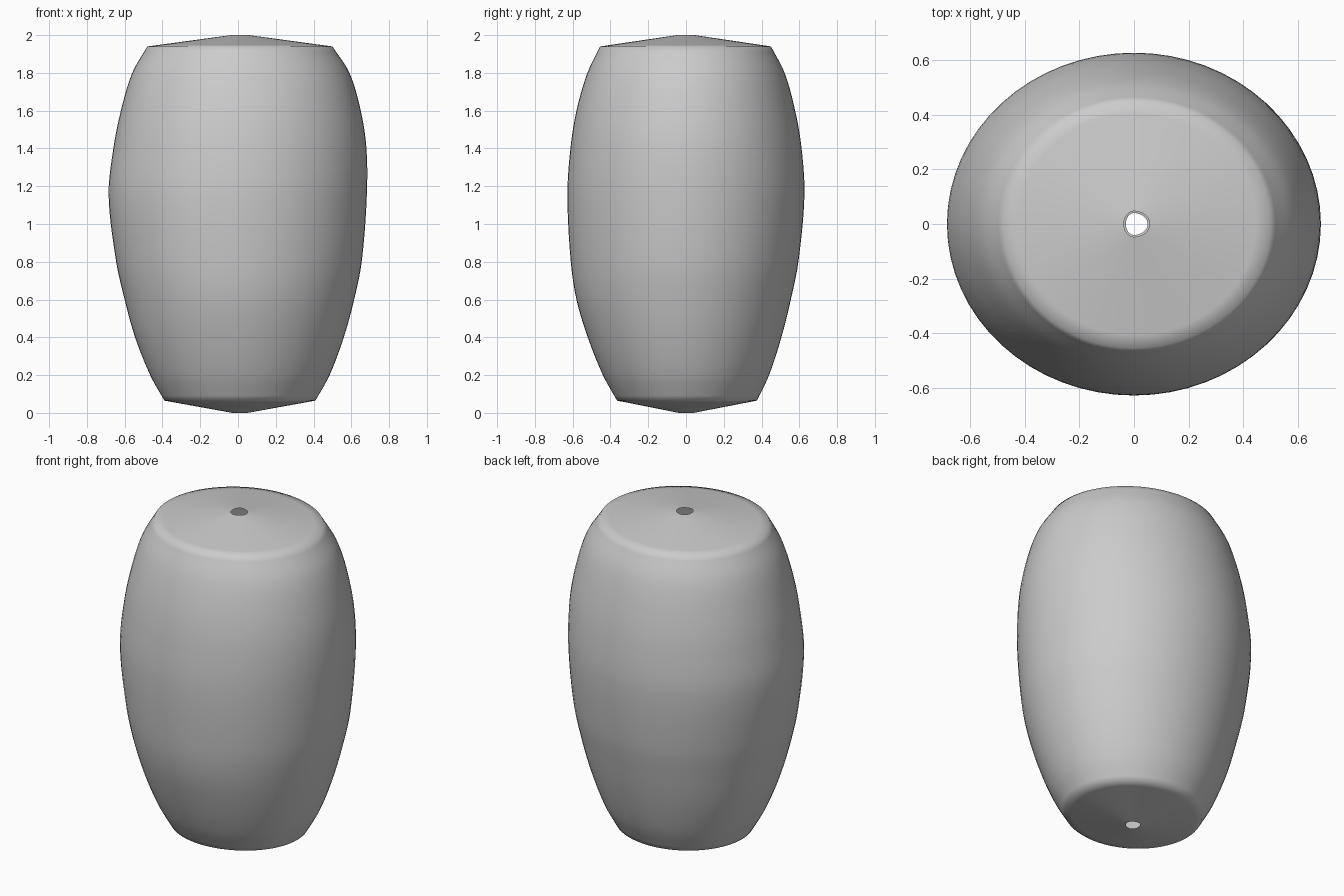
import bpy
import bmesh
from math import cos, sin, tau

cube = bpy.data.objects.get("Cube")
if cube:
    bpy.data.objects.remove(cube, do_unlink=True)

SIDES = 64
STEPS = 5

# Body sections: height, then reach to -x, +x, -y, +y
SECTIONS = [
    (0.065, 0.39, 0.41, 0.365, 0.375),
    (0.2, 0.465, 0.485, 0.44, 0.44),
    (0.4, 0.545, 0.56, 0.52, 0.505),
    (0.6, 0.60, 0.615, 0.58, 0.555),
    (0.8, 0.645, 0.655, 0.61, 0.595),
    (1.15, 0.685, 0.682, 0.628, 0.627),
    (1.4, 0.66, 0.68, 0.612, 0.612),
    (1.6, 0.62, 0.65, 0.58, 0.578),
    (1.8, 0.56, 0.59, 0.522, 0.522),
    (1.94, 0.48, 0.50, 0.455, 0.45),
]
# Small open holes at the two tips
BOTTOM_HOLE = (0.0, 0.03, 0.05, 0.04, 0.04)
TOP_HOLE = (2.0, 0.037, 0.057, 0.047, 0.047)


def mix(a, b, t):
    return tuple(p + (q - p) * t for p, q in zip(a, b))


def smooth_sections(rows):
    """Refine the sections with a smooth curve through them."""
    rows = [mix(rows[1], rows[0], 2)] + rows + [mix(rows[-2], rows[-1], 2)]
    result = []
    for a, b, c, d in zip(rows, rows[1:], rows[2:], rows[3:]):
        for i in range(STEPS):
            t = i / STEPS
            section = [b[0] + (c[0] - b[0]) * t]
            for k in range(1, len(b)):
                m = (c[k] - a[k]) / (c[0] - a[0]) * (c[0] - b[0])
                n = (d[k] - b[k]) / (d[0] - b[0]) * (c[0] - b[0])
                section.append(b[k] * (1 + 2 * t) * (1 - t) ** 2
                               + m * t * (1 - t) ** 2
                               + c[k] * t * t * (3 - 2 * t)
                               + n * t * t * (t - 1))
            result.append(tuple(section))
    return result + [rows[-2]]


def add_ring(bm, section):
    """A rounded ring with its own reach in each of four directions."""
    z, left, right, front, back = section
    ring = []
    for i in range(SIDES):
        x, y = cos(tau * i / SIDES), sin(tau * i / SIDES)
        ring.append(bm.verts.new((x * (right if x > 0 else left),
                                  y * (back if y > 0 else front), z)))
    return ring


# Shallow end cones, with one extra section near each rim
profile = [BOTTOM_HOLE, mix(BOTTOM_HOLE, SECTIONS[0], 0.88)]
profile += smooth_sections(SECTIONS)
profile += [mix(TOP_HOLE, SECTIONS[-1], 0.88), TOP_HOLE]

bm = bmesh.new()
rings = [add_ring(bm, section) for section in profile]
for low, high in zip(rings, rings[1:]):
    for i in range(SIDES):
        j = (i + 1) % SIDES
        bm.faces.new((low[i], low[j], high[j], high[i]))
for face in bm.faces:
    face.smooth = True

mesh = bpy.data.meshes.new("bead_shell")
bm.to_mesh(mesh)
bm.free()

grey = bpy.data.materials.new("light_grey")
grey.use_nodes = True
colour = (0.6, 0.6, 0.6, 1)
grey.diffuse_color = colour
grey.node_tree.nodes["Principled BSDF"].inputs["Base Color"].default_value = colour
mesh.materials.append(grey)

shell = bpy.data.objects.new("bead_shell", mesh)
bpy.context.collection.objects.link(shell)
